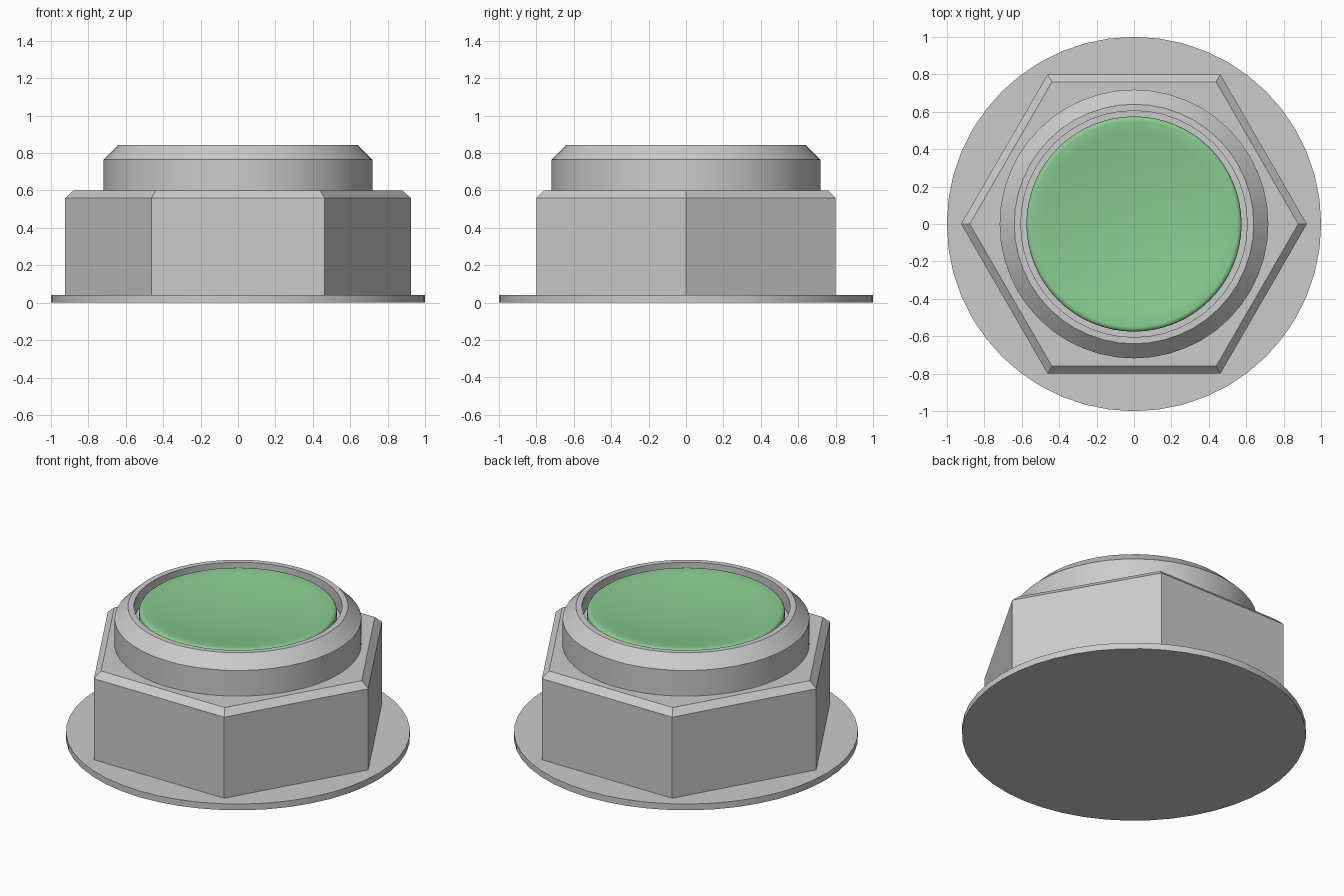
import bpy, bmesh
from math import cos, sin, pi, radians

if "Cube" in bpy.data.objects:
    bpy.data.objects.remove(bpy.data.objects["Cube"])


def lathe(name, profile, segments, smooth=None):
    """Revolve (radius, z) points around z; radius 0 becomes a pole."""
    bm = bmesh.new()
    rings = []
    for r, z in profile:
        if r == 0:
            rings.append([bm.verts.new((0, 0, z))] * segments)
        else:
            rings.append([bm.verts.new((r * cos(2 * pi * i / segments),
                                        r * sin(2 * pi * i / segments), z))
                          for i in range(segments)])
    for a, b in zip(rings, rings[1:]):
        for i in range(segments):
            j = (i + 1) % segments
            corners = list(dict.fromkeys((a[i], a[j], b[j], b[i])))
            bm.faces.new(corners)
    # Merge flat end fans into single caps
    bmesh.ops.dissolve_limit(bm, angle_limit=radians(0.1),
                             verts=bm.verts, edges=bm.edges)
    bmesh.ops.recalc_face_normals(bm, faces=bm.faces)
    mesh = bpy.data.meshes.new(name)
    bm.to_mesh(mesh)
    bm.free()
    obj = bpy.data.objects.new(name, mesh)
    bpy.context.collection.objects.link(obj)
    if smooth:
        bpy.ops.object.select_all(action='DESELECT')
        obj.select_set(True)
        bpy.context.view_layer.objects.active = obj
        bpy.ops.object.shade_smooth_by_angle(angle=radians(smooth))
    return obj


# Thin round base flange
lathe("base_flange", [(0, 0), (1, 0), (1, 0.04), (0, 0.04)], 48, 30)

# Chamfered hexagonal body, corners on the x axis
hex_r = 0.8 / cos(pi / 6)
hex_top = 0.76 / cos(pi / 6)
lathe("hex_body", [(0, 0.04), (hex_r, 0.04), (hex_r, 0.56),
                   (hex_top, 0.6), (0, 0.6)], 6)

# Round collar with chamfered rim and a recess for the button
lathe("collar", [(0, 0.6), (0.718, 0.6), (0.718, 0.765), (0.64, 0.842),
                 (0.605, 0.842), (0.605, 0.74), (0, 0.74)], 48, 30)

# Green button: rounded edge and shallow concave dish
edge = [(0.55 + 0.025 * cos(a), 0.81 + 0.02 * sin(a))
        for a in (i * pi / 10 for i in range(6))]
depth = 0.05
dish = [(0.55 * t, 0.83 - depth * (1 - t * t))
        for t in (1 - i / 8 for i in range(1, 9))]
button = lathe("button", [(0, 0.74), (0.575, 0.74)] + edge + dish, 64, 40)
green = bpy.data.materials.new("green")
green.diffuse_color = (0.25, 0.6, 0.28, 1)
green.use_nodes = True
green.node_tree.nodes["Principled BSDF"].inputs["Base Color"].default_value = green.diffuse_color
button.data.materials.append(green)
